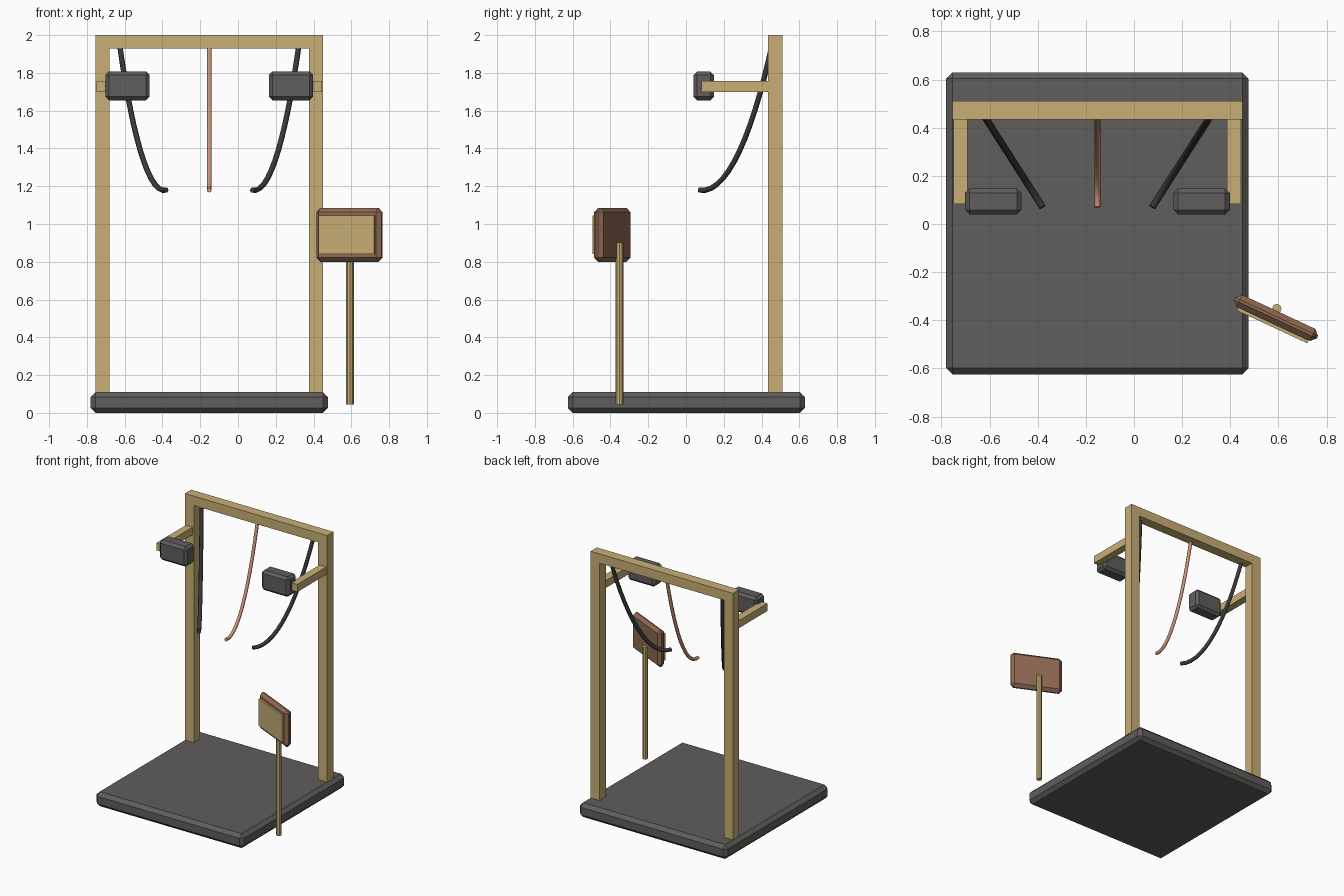
import bpy
import math
from mathutils import Vector

if "Cube" in bpy.data.objects:
    bpy.data.objects.remove(bpy.data.objects["Cube"], do_unlink=True)


def material(name, rgb):
    m = bpy.data.materials.new(name)
    m.use_nodes = True
    m.diffuse_color = (*rgb, 1)
    m.node_tree.nodes["Principled BSDF"].inputs["Base Color"].default_value = (*rgb, 1)
    return m


WOOD = material("pale wood", (0.58, 0.43, 0.18))
GREY = material("dark grey", (0.115, 0.112, 0.108))
RUBBER = material("black rubber", (0.04, 0.04, 0.045))
BROWN = material("brown wood", (0.28, 0.145, 0.085))
COPPER = material("copper cord", (0.61, 0.30, 0.19))


def box(name, lo, hi, mat, chamfer=0.0, spin=0.0):
    """Axis box between two corners, optionally chamfered and turned about z."""
    lo, hi = Vector(lo), Vector(hi)
    bpy.ops.mesh.primitive_cube_add(size=1, location=(lo + hi) / 2)
    ob = bpy.context.object
    ob.name = name
    ob.scale = hi - lo
    bpy.ops.object.transform_apply(location=False, rotation=False, scale=True)
    ob.rotation_euler.z = spin
    ob.data.materials.append(mat)
    if chamfer:
        mod = ob.modifiers.new("chamfer", "BEVEL")
        mod.width = chamfer
        mod.segments = 1
    return ob


def hose(name, points, radius, mat):
    """Round tube along one cubic Bezier span."""
    cu = bpy.data.curves.new(name, "CURVE")
    cu.dimensions = "3D"
    cu.bevel_depth = radius
    cu.bevel_resolution = 2
    cu.use_fill_caps = True
    cu.resolution_u = 14
    sp = cu.splines.new("BEZIER")
    sp.bezier_points.add(1)
    start, h1, h2, end = [Vector(p) for p in points]
    a, b = sp.bezier_points
    for p in (a, b):
        p.handle_left_type = p.handle_right_type = "FREE"
    a.co, a.handle_left, a.handle_right = start, start * 2 - h1, h1
    b.co, b.handle_left, b.handle_right = end, h2, end * 2 - h2
    ob = bpy.data.objects.new(name, cu)
    bpy.context.collection.objects.link(ob)
    cu.materials.append(mat)
    bpy.ops.object.select_all(action="DESELECT")
    ob.select_set(True)
    bpy.context.view_layer.objects.active = ob
    bpy.ops.object.convert(target="MESH")
    bpy.ops.object.shade_smooth_by_angle(angle=math.radians(50))


# Platform
MID = -0.152
box("platform", (-0.78, -0.625, 0), (0.476, 0.63, 0.11), GREY, 0.026)

# Frame
box("top_beam", (MID - 0.603, 0.435, 1.928), (MID + 0.603, 0.511, 2.0), WOOD)

# Drooping profile shared by all hoses: (y, z)
DROOP = [(0.46, 1.97), (0.36, 1.5), (0.22, 1.15), (0.07, 1.18)]
hose("centre_cord", [(MID, y, z) for y, z in DROOP], 0.0125, COPPER)

# Posts, arms, pads and side hoses on each side
for side, s in (("right", -1), ("left", 1)):
    def span(name, x0, x1, y, z, mat, chamfer=0.0):
        xs = sorted((MID + s * x0, MID + s * x1))
        box(side + name, (xs[0], y[0], z[0]), (xs[1], y[1], z[1]), mat, chamfer)

    span("_post", 0.527, 0.603, (0.435, 0.511), (0.105, 1.928), WOOD)
    span("_arm", 0.539, 0.597, (0.083, 0.44), (1.70, 1.758), WOOD)
    span("_pad", 0.316, 0.55, (0.04, 0.148), (1.655, 1.808), GREY, 0.019)
    hose(side + "_hose",
         [(MID + s * (0.183 + 0.64 * y), y, z) for y, z in DROOP], 0.0145, RUBBER)

# Sign: board and face plate share one turn about z
TURN = math.radians(-25)
CX, CY = 0.59, -0.39
box("sign_board", (CX - 0.19, CY - 0.0275, 0.80), (CX + 0.19, CY + 0.0275, 1.085),
    BROWN, 0.022, TURN)
nx, ny = math.sin(TURN), -math.cos(TURN)
PX, PY = CX + nx * 0.031, CY + ny * 0.031
box("sign_face", (PX - 0.162, PY - 0.01, 0.84), (PX + 0.162, PY + 0.01, 1.045),
    WOOD, 0, TURN)

# Sign pole
bpy.ops.mesh.primitive_cylinder_add(vertices=8, radius=0.02, depth=0.857,
                                    location=(0.593, -0.352, 0.4735))
pole = bpy.context.object
pole.name = "sign_pole"
pole.data.materials.append(WOOD)
